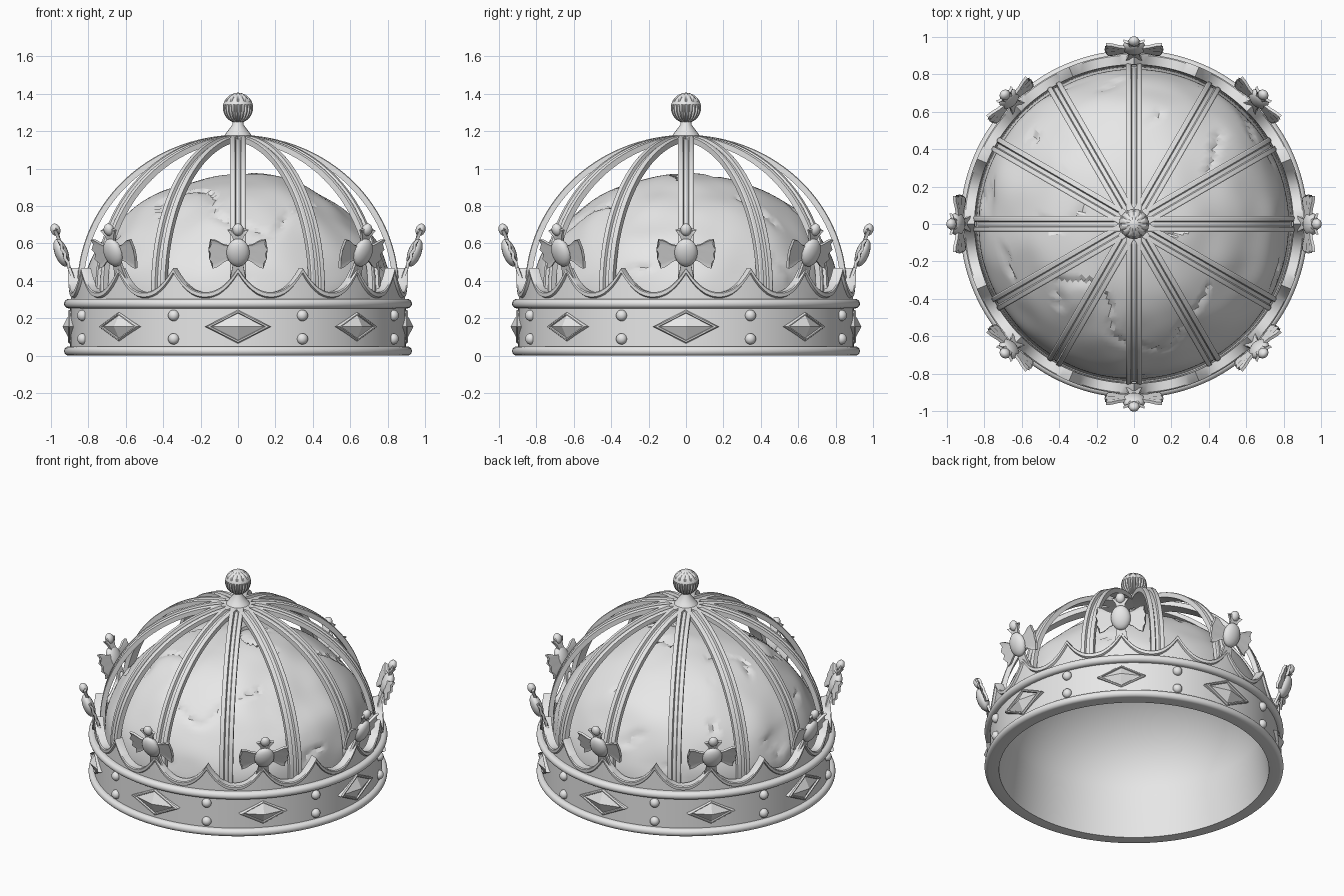
import bpy, bmesh, math
from math import sin, cos, pi, tau, radians
from mathutils import Vector, Matrix, noise

cube = bpy.data.objects.get("Cube")
if cube:
    bpy.data.objects.remove(cube, do_unlink=True)

grey = bpy.data.materials.new("plain grey")
grey.use_nodes = True
grey.diffuse_color = (0.8, 0.8, 0.8, 1)
grey.node_tree.nodes["Principled BSDF"].inputs["Base Color"].default_value = (0.8, 0.8, 0.8, 1)


def skin(bm, rows, wrap=False, caps=False):
    """Join rows of points, each row a closed loop, with quads."""
    grid = [[bm.verts.new(p) for p in row] for row in rows]
    pairs = list(zip(grid, grid[1:])) + ([(grid[-1], grid[0])] if wrap else [])
    for a, b in pairs:
        for i in range(len(a)):
            j = (i + 1) % len(a)
            bm.faces.new((a[i], a[j], b[j], b[i]))
    if caps:
        bm.faces.new(grid[0])
        bm.faces.new(grid[-1])


def ball(bm, centre, size, segments=16):
    m = Matrix.Translation(centre) @ Matrix.Diagonal((*size, 1))
    bmesh.ops.create_uvsphere(bm, u_segments=segments, v_segments=10, radius=1, matrix=m)


def finish(name, bm, angles=(0,), smooth=35):
    """Copy the part round the crown and make one object of it."""
    bmesh.ops.remove_doubles(bm, verts=bm.verts, dist=1e-5)
    bmesh.ops.recalc_face_normals(bm, faces=bm.faces)
    piece = bpy.data.meshes.new(name + "_piece")
    bm.to_mesh(piece)
    bm.free()
    ring = bmesh.new()
    for a in angles:
        start = len(ring.verts)
        ring.from_mesh(piece)
        ring.verts.ensure_lookup_table()
        bmesh.ops.rotate(ring, verts=ring.verts[start:], cent=(0, 0, 0),
                         matrix=Matrix.Rotation(radians(a), 3, "Z"))
    mesh = bpy.data.meshes.new(name)
    ring.to_mesh(mesh)
    ring.free()
    bpy.data.meshes.remove(piece)
    mesh.materials.append(grey)
    ob = bpy.data.objects.new(name, mesh)
    bpy.context.collection.objects.link(ob)
    if smooth:
        bpy.ops.object.select_all(action="DESELECT")
        ob.select_set(True)
        bpy.context.view_layer.objects.active = ob
        bpy.ops.object.shade_smooth_by_angle(angle=radians(smooth))


def circle(r, z, n):
    return [(r * cos(tau * i / n), r * sin(tau * i / n), z) for i in range(n)]


def lathe(bm, profile, n=128, wrap=False):
    skin(bm, [circle(r, z, n) for r, z in profile], wrap)


# Band with a rounded rim at the bottom and the top
def rim(z):
    return [(0.905 + 0.025 * cos(a), z + 0.025 * sin(a))
            for a in [radians(d) for d in range(-90, 91, 18)]]

bm = bmesh.new()
lathe(bm, [(0.84, 0)] + rim(0.025) + [(0.897, 0.05), (0.897, 0.253)]
      + rim(0.278) + [(0.845, 0.303)], wrap=True)
finish("band", bm)

# Scalloped crest, a thick wall with a raised edge
bm = bmesh.new()
rows = []
steps = 16 * 14
for i in range(steps):
    f = abs((i / 14) % 1 - 0.5) * 2
    z = 0.34 + 0.13 * f ** 2.2
    section = [(0.893, 0.28), (0.893, z - 0.032), (0.907, z - 0.026), (0.909, z - 0.006),
               (0.903, z), (0.852, z), (0.846, 0.28)]
    a = tau * i / steps
    rows.append([(r * sin(a), -r * cos(a), h) for r, h in section])
skin(bm, rows, wrap=True)
finish("scalloped_crest", bm)


# Cloth cap: a rumpled, creased dome outside, a smooth lining inside
def crease(p):
    d = 0.022 * noise.noise(p * 2.2 + Vector((4, 1, 2))) + 0.012 * noise.noise(p * 5)
    s = noise.noise(p * 2.6 + Vector((1, 7, 3))) + 0.08 * noise.noise(p * 9)
    if 0 < s < 0.16 and noise.noise(p * 3.3 + Vector((3, 2, 8))) > 0.12:
        d -= 0.018 * (1 - s / 0.16)
    return d

bm = bmesh.new()
rows = []
for k in range(49):
    t = min(k / 48 * pi / 2, pi / 2 - 0.002)
    row = []
    for p in circle(0.828 * cos(t), 0.3 + 0.667 * sin(t), 140):
        p = Vector(p)
        out = Vector((p.x, p.y, (p.z - 0.3) * 1.4)).normalized()
        row.append(p + out * crease(p) * min(1, k / 6))
    rows.append(row)
skin(bm, rows)
finish("cloth_cap", bm, smooth=28)

bm = bmesh.new()
arc = [radians(d) for d in range(0, 90, 5)] + [pi / 2 - 0.001]
lathe(bm, [(0.84, 0)] + [(0.805 * cos(t), 0.28 + 0.63 * sin(t)) for t in arc])
finish("lining", bm, smooth=60)

# Twelve grooved arches
bm = bmesh.new()
half = [(0.042, -0.034), (0.042, -0.004), (0.036, 0), (0.016, 0), (0.01, -0.016)]
section = half + [(-x, n) for x, n in reversed(half)]
rows = []
for k in range(37):
    a = radians(-2 + 90 * k / 36)
    nrm = Vector((cos(a) * 0.82, sin(a) * 0.86)).normalized()
    rows.append([(x, -(0.86 * cos(a) + nrm.x * n), 0.36 + 0.82 * sin(a) + nrm.y * n)
                 for x, n in section])
skin(bm, rows, caps=True)
finish("arches", bm, range(0, 360, 30), smooth=25)

# Finial: cone foot, and a ball with flutes below and pointed teeth above
bm = bmesh.new()
lathe(bm, [(0.075, 1.15), (0.075, 1.175), (0.06, 1.195), (0.03, 1.235), (0.027, 1.27)], 20)
finish("finial_foot", bm)

bm = bmesh.new()
rows = []
for k in range(15):
    t = -pi / 2 + 0.05 + (pi - 0.1) * k / 14
    row = []
    for i in range(72):
        flute = 1 < k < 8 and i % 3 == 0
        tooth = 7 < k < 13 and abs(i % 6 - 3) > 12 - k
        r = (0.07 if flute or tooth else 0.081) * cos(t)
        row.append((r * cos(tau * i / 72), r * sin(tau * i / 72), 1.325 + 0.081 * sin(t)))
    rows.append(row)
skin(bm, rows, caps=True)
finish("finial_ball", bm, smooth=25)


# Diamond gems in frames, larger on the four main sides
def gem(name, w, h, angles):
    bm = bmesh.new()
    layers = [(1, 0.865), (1, 0.902), (0.93, 0.91), (0.84, 0.91), (0.8, 0.9), (0.001, 0.938)]
    skin(bm, [[(s * w, -r, 0.155), (0, -r, 0.155 + s * h), (-s * w, -r, 0.155),
               (0, -r, 0.155 - s * h)] for s, r in layers])
    finish(name, bm, angles, smooth=0)

gem("large_gems", 0.176, 0.09, range(0, 360, 90))
gem("small_gems", 0.15, 0.077, range(45, 360, 90))

# Pairs of round studs between the gems
bm = bmesh.new()
for z in (0.09, 0.215):
    ball(bm, (0, -0.9, z), (0.03, 0.028, 0.03))
finish("studs", bm, [22.5 + 45 * i for i in range(8)], smooth=60)


# Eight flowers leaning outwards from the crest
def petal(bm, turn, stations, fold, notch=0.0):
    """Creased fan; stations are (distance, half width) from the centre."""
    rot = Matrix.Rotation(radians(turn), 3, "Y")
    rows = []
    for k, (dist, wide) in enumerate(stations):
        last = k == len(stations) - 1
        front, back = [], []
        for c in range(7):
            u = c / 3 - 1
            y = (fold if c % 2 else -fold) * k / (len(stations) - 1)
            z = dist - (notch if last and c % 2 else 0) - 0.015 * u * u * last
            front.append(rot @ Vector((u * wide, y - 0.008, z)))
            back.append(rot @ Vector((u * wide, y + 0.008, z)))
        rows.append(front + back[::-1])
    skin(bm, rows, caps=True)

bm = bmesh.new()
for side in (-1, 1):
    petal(bm, 94 * side, [(0.02, 0.03), (0.075, 0.048), (0.115, 0.075), (0.158, 0.082)], 0.004, 0.012)
petal(bm, 0, [(0.04, 0.02), (0.09, 0.03), (0.14, 0.055)], 0.004, 0.01)
petal(bm, 180, [(0.03, 0.025), (0.1, 0.032), (0.16, 0.045), (0.2, 0.055)], 0.003)
ball(bm, (0, -0.012, 0), (0.062, 0.036, 0.078), 20)
ball(bm, (0, 0, 0.126), (0.03, 0.026, 0.034))
bm.transform(Matrix.Translation((0, -0.933, 0.555)) @ Matrix.Rotation(radians(20), 4, "X"))
finish("flowers", bm, range(0, 360, 45), smooth=30)
